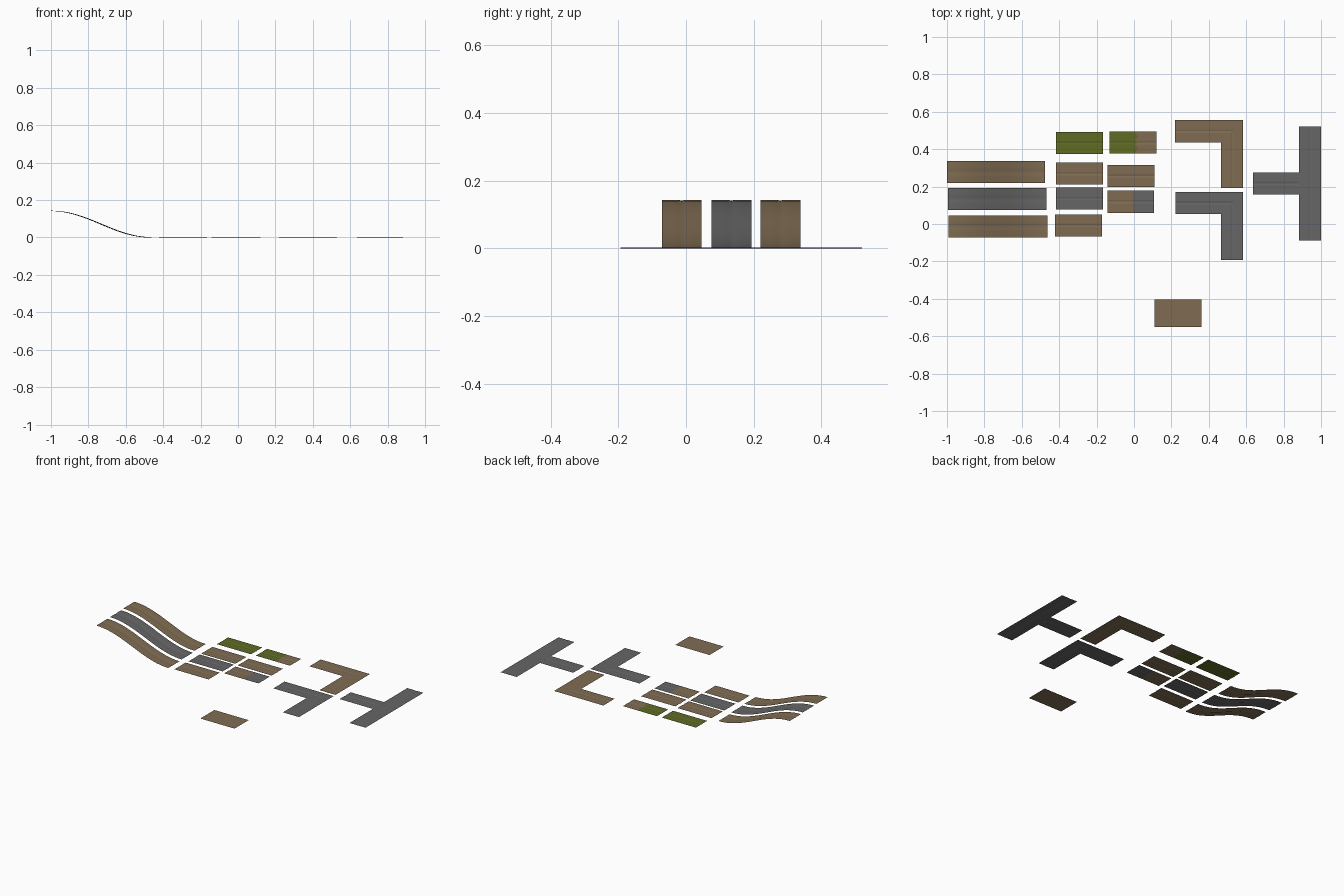
import bpy, math
from mathutils import Vector

if "Cube" in bpy.data.objects:
    bpy.data.objects.remove(bpy.data.objects["Cube"])


def material(name, rgb):
    m = bpy.data.materials.new(name)
    m.diffuse_color = (*rgb, 1)
    m.use_nodes = True
    m.node_tree.nodes["Principled BSDF"].inputs["Base Color"].default_value = m.diffuse_color
    return m


DIRT = material("dirt_brown", (0.215, 0.152, 0.086))
STONE = material("stone_gray", (0.133, 0.133, 0.135))
GRASS = material("grass_green", (0.115, 0.145, 0.018))

W = 0.118
# Thin road section with a shallow centre rut: (offset, height)
SECTION = [(-W / 2, 0.002), (-0.03, 0.002), (-0.009, 0.002), (0, 0),
           (0.009, 0.002), (0.03, 0.002), (W / 2, 0.002)]


def road(name, path, mats, split=None, jag=0):
    """Sweep the road section along a centre path with mitred corners."""
    pts = [Vector(p) for p in path]
    verts, n = [], len(SECTION)
    for i, p in enumerate(pts):
        a = (p - pts[i - 1]) if i else pts[1] - p
        b = (pts[i + 1] - p) if i < len(pts) - 1 else a
        na = Vector((-a.y, a.x, 0)).normalized()
        nb = Vector((-b.y, b.x, 0)).normalized()
        side = (na + nb) / (1 + na.dot(nb))
        for j, (o, h) in enumerate(SECTION):
            v = p + side * o + Vector((0, 0, h))
            # uneven border between two surfaces
            if split is not None and abs(p.x - split) < 1e-6:
                v.x += jag * (1 if j % 2 else -1)
            verts.append(v)
    faces = [(i * n + j, (i + 1) * n + j, (i + 1) * n + j + 1, i * n + j + 1)
             for i in range(len(pts) - 1) for j in range(n - 1)]
    me = bpy.data.meshes.new(name)
    me.from_pydata(verts, [], faces)
    for m in mats:
        me.materials.append(m)
    if split is not None:
        for f in me.polygons:
            f.material_index = int(f.center.x > split)
    ob = bpy.data.objects.new(name, me)
    bpy.context.collection.objects.link(ob)
    return ob


# Curved ramps
def ramp(name, x0, x1, y, mat):
    steps = 20
    path = []
    for k in range(steps + 1):
        t = k / steps
        path.append((x0 + (x1 - x0) * t, y,
                     0.0705 * (1 + math.cos(math.pi * t))))
    ob = road(name, path, [mat])
    for f in ob.data.polygons:
        f.use_smooth = True


ramp("dirt_ramp_back", -1.0, -0.475, 0.279, DIRT)
ramp("stone_ramp", -0.995, -0.468, 0.134, STONE)
ramp("dirt_ramp_front", -0.993, -0.463, -0.0125, DIRT)

# Straight pieces
for name, x, y, mat in [("grass_straight", -0.418, 0.434, GRASS),
                        ("dirt_straight_back", -0.418, 0.269, DIRT),
                        ("stone_straight", -0.418, 0.136, STONE),
                        ("dirt_straight_front", -0.422, -0.007, DIRT),
                        ("dirt_straight_right", -0.142, 0.257, DIRT)]:
    road(name, [(x, y, 0), (x + 0.251, y, 0)], [mat])

# Transition pieces with two surfaces
road("grass_to_dirt", [(-0.132, 0.435, 0), (0.012, 0.435, 0), (0.119, 0.435, 0)],
     [GRASS, DIRT], 0.012, 0.008)
road("dirt_to_stone", [(-0.143, 0.119, 0), (-0.005, 0.119, 0), (0.108, 0.119, 0)],
     [DIRT, STONE], -0.005)

# Corner pieces
road("dirt_corner", [(0.22, 0.496, 0), (0.524, 0.496, 0), (0.524, 0.193, 0)], [DIRT])
road("stone_corner", [(0.222, 0.113, 0), (0.525, 0.113, 0), (0.525, -0.193, 0)], [STONE])

# T junction
road("junction_bar", [(0.941, 0.521, 0), (0.941, -0.087, 0)], [STONE])
road("junction_stem", [(0.637, 0.217, 0), (0.882, 0.217, 0)], [STONE])

# Plain wide dirt plate
bpy.ops.mesh.primitive_plane_add(size=1, location=(0.2345, -0.477, 0.002))
plate = bpy.context.object
plate.name = plate.data.name = "dirt_plate"
plate.scale = (0.252, 0.148, 1)
plate.data.materials.append(DIRT)
